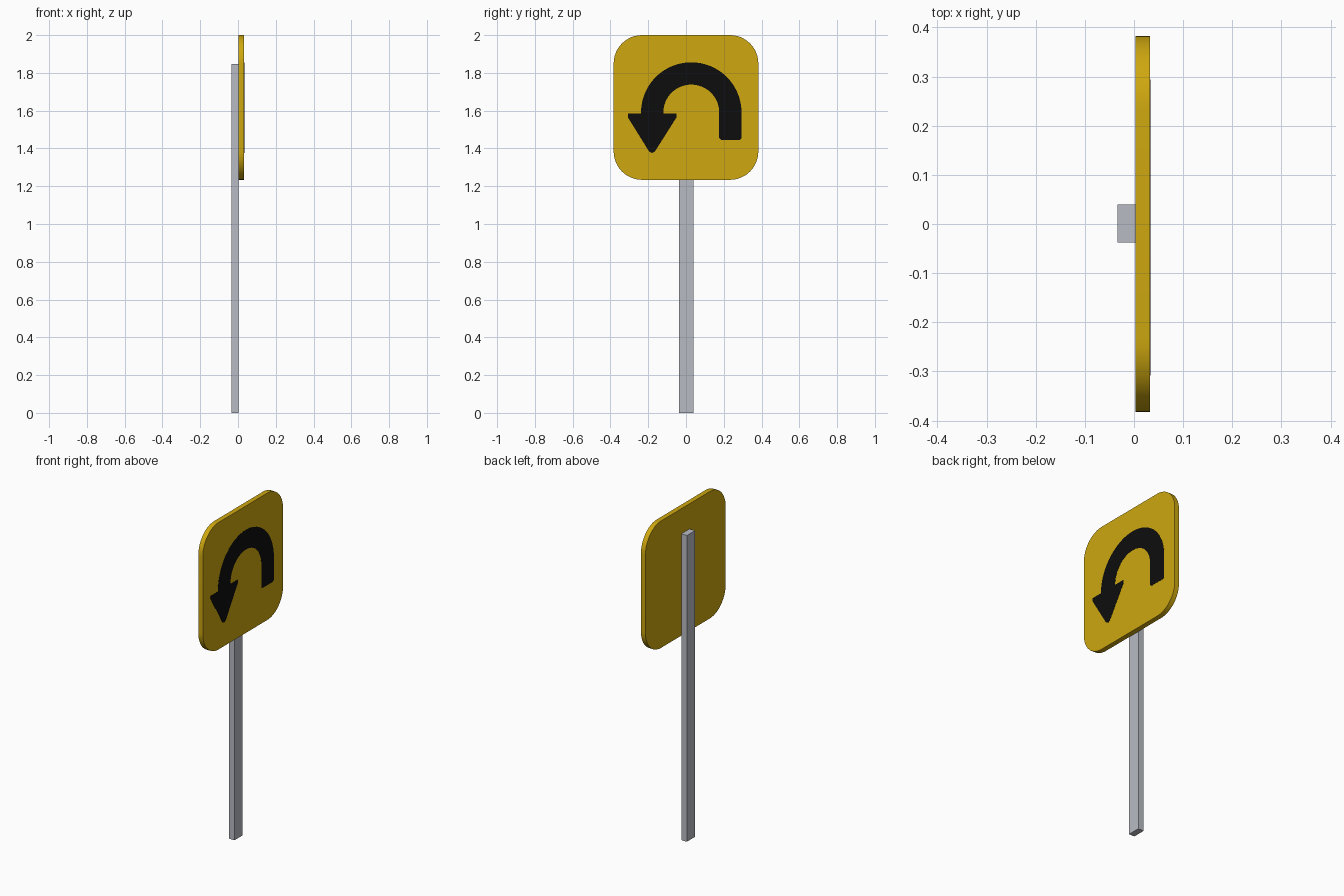
import bpy, bmesh
from math import pi, sin, cos

if "Cube" in bpy.data.objects:
    bpy.data.objects.remove(bpy.data.objects["Cube"])


def material(name, rgb):
    m = bpy.data.materials.new(name)
    m.diffuse_color = (*rgb, 1)
    m.use_nodes = True
    m.node_tree.nodes["Principled BSDF"].inputs["Base Color"].default_value = m.diffuse_color
    return m


yellow = material("sign yellow", (0.62, 0.39, 0.005))
black = material("arrow black", (0.004, 0.004, 0.004))
grey = material("post grey", (0.48, 0.50, 0.55))


def arc(cy, cz, r, a0, a1, n):
    return [(cy + r * cos(a0 + (a1 - a0) * i / n), cz + r * sin(a0 + (a1 - a0) * i / n))
            for i in range(n + 1)]


def slab(name, outline, x0, x1, mat):
    """Extrude a (y, z) outline from x0 to x1."""
    bm = bmesh.new()
    face = bm.faces.new([bm.verts.new((x0, y, z)) for y, z in outline])
    res = bmesh.ops.extrude_face_region(bm, geom=[face], use_keep_orig=True)
    for v in res["geom"]:
        if isinstance(v, bmesh.types.BMVert):
            v.co.x = x1
    bmesh.ops.recalc_face_normals(bm, faces=bm.faces[:])
    me = bpy.data.meshes.new(name)
    bm.to_mesh(me)
    bm.free()
    me.materials.append(mat)
    ob = bpy.data.objects.new(name, me)
    bpy.context.collection.objects.link(ob)
    bpy.ops.object.select_all(action='DESELECT')
    ob.select_set(True)
    bpy.context.view_layer.objects.active = ob
    bpy.ops.object.shade_smooth_by_angle(angle=pi / 6)
    return ob


# Square post behind the panel
slab("post", [(-0.038, 0), (0.04, 0), (0.04, 1.848), (-0.038, 1.848)], -0.034, 0.003, grey)

# Rounded square panel
half, r, mid = 0.383, 0.15, 1.617
k = half - r
panel = []
for i, (sy, sz) in enumerate([(1, 1), (-1, 1), (-1, -1), (1, -1)]):
    panel += arc(sy * k, mid + sz * k, r, i * pi / 2, (i + 1) * pi / 2, 12)
slab("sign_panel", panel, 0.003, 0.033, yellow)

# U-turn arrow, a thin painted plate on the panel face
cy, cz, c = 0.028, 1.59, 0.01
arrow = arc(cy, cz, 0.266, 0, pi, 40)
arrow += [(-0.238, 1.586), (-0.308, 1.586), (-0.308, 1.565),        # head, left barb
          (-0.195, 1.383), (-0.18, 1.376), (-0.165, 1.383),         # tip
          (-0.05, 1.565), (-0.05, 1.586), (-0.118, 1.586)]          # head, right barb
arrow += arc(cy, cz, 0.148, pi, 0, 32)
arrow += [(0.176, 1.445 + c), (0.176 + c, 1.445), (0.294 - c, 1.445), (0.294, 1.445 + c)]  # tail
slab("u_turn_arrow", arrow, 0.032, 0.034, black)
